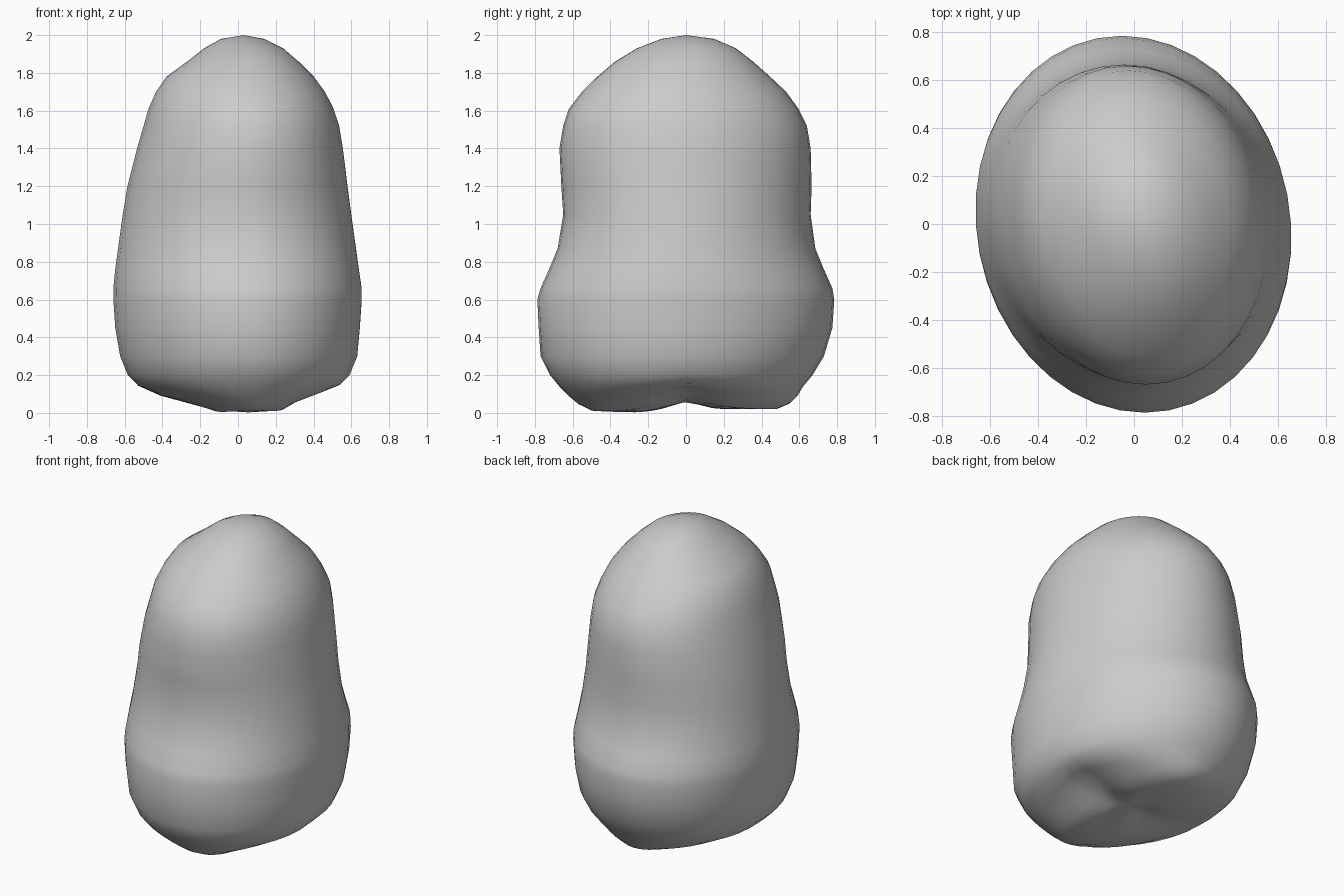
import bpy, bmesh, math

if "Cube" in bpy.data.objects:
    bpy.data.objects.remove(bpy.data.objects["Cube"])

# Cross-sections: height, left, right, front, back
SECTIONS = [
    (0.02, -0.16, 0.26, -0.50, 0.48),
    (0.05, -0.27, 0.33, -0.57, 0.55),
    (0.09, -0.42, 0.45, -0.62, 0.59),
    (0.14, -0.53, 0.54, -0.67, 0.62),
    (0.20, -0.585, 0.59, -0.72, 0.67),
    (0.30, -0.625, 0.63, -0.77, 0.73),
    (0.45, -0.65, 0.645, -0.78, 0.775),
    (0.60, -0.66, 0.655, -0.787, 0.785),
    (0.66, -0.66, 0.655, -0.77, 0.775),
    (0.76, -0.65, 0.64, -0.725, 0.73),
    (0.87, -0.635, 0.625, -0.68, 0.685),
    (1.05, -0.61, 0.60, -0.65, 0.66),
    (1.20, -0.585, 0.58, -0.66, 0.665),
    (1.40, -0.535, 0.555, -0.67, 0.66),
    (1.52, -0.50, 0.535, -0.65, 0.64),
    (1.61, -0.475, 0.505, -0.62, 0.595),
    (1.70, -0.435, 0.46, -0.55, 0.53),
    (1.78, -0.38, 0.40, -0.47, 0.445),
    (1.86, -0.27, 0.32, -0.375, 0.355),
    (1.93, -0.18, 0.24, -0.26, 0.265),
    (1.98, -0.09, 0.14, -0.13, 0.15),
]
SEGMENTS = 40


def bump(x, y, cx, cy, rx, ry):
    return math.exp(-((x - cx) / rx) ** 2 - ((y - cy) / ry) ** 2)


def underside(x, y, z):
    """Cross notch and side hollow that fade out above the base."""
    fade = max(0.0, 1 - z / 0.22)
    z += fade * 0.05 * bump(x, y, 0.1, 0.0, 0.6, 0.10)
    z += fade * 0.06 * bump(x, y, 0.38, 0.0, 0.16, 0.30)
    if y < 0:
        z -= 0.02 * bump(x, y, 0.05, -0.32, 0.3, 0.2) * fade
    return max(z, 0.0)


bm = bmesh.new()
rings = []
for z, left, right, front, back in SECTIONS:
    cx, cy = (left + right) / 2, (front + back) / 2
    rx, ry = (right - left) / 2, (back - front) / 2
    ring = []
    for i in range(SEGMENTS):
        a = 2 * math.pi * i / SEGMENTS
        y = cy + ry * math.sin(a)
        x = cx + rx * math.cos(a) - 0.06 * y
        ring.append(bm.verts.new((x, y, underside(x, y, z))))
    rings.append(ring)

# Inner base ring, so that the underside is gently hollow
inner = []
for v in rings[0]:
    x, y = 0.05 + (v.co.x - 0.05) * 0.5, v.co.y * 0.55
    inner.append(bm.verts.new((x, y, underside(x, y, 0.02))))
rings.insert(0, inner)

# Skin the rings and close both ends
for low, high in zip(rings, rings[1:]):
    for i in range(SEGMENTS):
        j = (i + 1) % SEGMENTS
        bm.faces.new((low[i], low[j], high[j], high[i]))
base = bm.verts.new((0.05, 0, 0.06))
crown = bm.verts.new((0.03, 0, 2.0))
for i in range(SEGMENTS):
    j = (i + 1) % SEGMENTS
    bm.faces.new((base, rings[0][j], rings[0][i]))
    bm.faces.new((crown, rings[-1][i], rings[-1][j]))
bmesh.ops.recalc_face_normals(bm, faces=bm.faces)
for f in bm.faces:
    f.smooth = True

mesh = bpy.data.meshes.new("rounded_body")
bm.to_mesh(mesh)
bm.free()
body = bpy.data.objects.new("rounded_body", mesh)
bpy.context.collection.objects.link(body)

grey = bpy.data.materials.new("light_grey")
grey.diffuse_color = (0.6, 0.6, 0.6, 1)
grey.use_nodes = True
grey.node_tree.nodes["Principled BSDF"].inputs["Base Color"].default_value = grey.diffuse_color
mesh.materials.append(grey)
